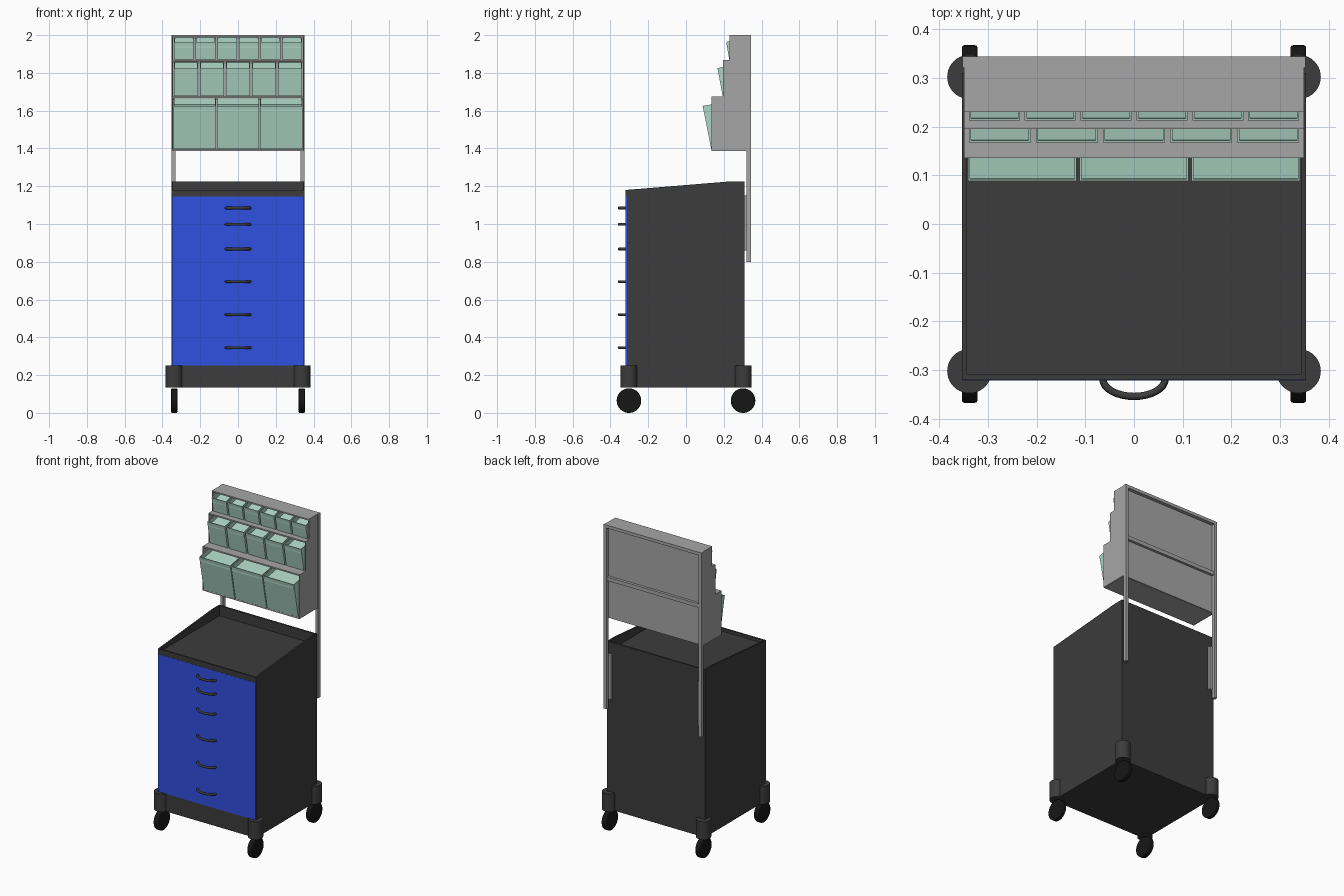
import bpy, bmesh, math
from mathutils import Vector

if "Cube" in bpy.data.objects:
    bpy.data.objects.remove(bpy.data.objects["Cube"])


def material(name, rgb):
    m = bpy.data.materials.new(name)
    m.diffuse_color = (*rgb, 1)
    m.use_nodes = True
    m.node_tree.nodes["Principled BSDF"].inputs["Base Color"].default_value = m.diffuse_color
    return m


DARK = material("charcoal", (0.045, 0.045, 0.045))
BLACK = material("rubber_black", (0.008, 0.008, 0.008))
BLUE = material("drawer_blue", (0.03, 0.08, 0.75))
GREEN = material("bin_green", (0.43, 0.67, 0.57))
GREY = material("frame_grey", (0.38, 0.38, 0.38))


def finish(name, bm, mat):
    bmesh.ops.recalc_face_normals(bm, faces=bm.faces)
    me = bpy.data.meshes.new(name)
    bm.to_mesh(me)
    bm.free()
    ob = bpy.data.objects.new(name, me)
    bpy.context.collection.objects.link(ob)
    me.materials.append(mat)
    return ob


def extrude_x(name, profile, x0, x1, mat, recess=None):
    """Extrude a (y, z) profile along x; optionally sink one side edge's face."""
    bm = bmesh.new()
    a = [bm.verts.new((x0, y, z)) for y, z in profile]
    b = [bm.verts.new((x1, y, z)) for y, z in profile]
    bm.faces.new(a)
    bm.faces.new(b[::-1])
    n = len(profile)
    sides = [bm.faces.new((a[i], b[i], b[(i + 1) % n], a[(i + 1) % n])) for i in range(n)]
    bmesh.ops.recalc_face_normals(bm, faces=bm.faces)
    if recess:
        edge, inset, depth = recess
        top = sides[edge]
        bmesh.ops.inset_region(bm, faces=[top], thickness=inset)
        low = bmesh.ops.extrude_face_region(bm, geom=[top])
        verts = [g for g in low["geom"] if isinstance(g, bmesh.types.BMVert)]
        bmesh.ops.translate(bm, verts=verts, vec=(0, 0, -depth))
        if top.is_valid:
            bmesh.ops.delete(bm, geom=[top], context='FACES_ONLY')
    return finish(name, bm, mat)


def box(name, x0, x1, y0, y1, z0, z1, mat):
    return extrude_x(name, [(y0, z0), (y1, z0), (y1, z1), (y0, z1)], x0, x1, mat)


def cylinder(name, loc, r, depth, mat, rot=(0, 0, 0), bevel=0):
    bpy.ops.mesh.primitive_cylinder_add(vertices=40, radius=r, depth=depth, location=loc, rotation=rot)
    ob = bpy.context.object
    ob.name = name
    ob.data.materials.append(mat)
    if bevel:
        mod = ob.modifiers.new("round", 'BEVEL')
        mod.width, mod.segments, mod.limit_method = bevel, 3, 'ANGLE'
    bpy.ops.object.shade_smooth_by_angle(angle=math.radians(35))
    return ob


# Cabinet body, base and blue drawer front
box("cabinet_body", -0.353, 0.353, -0.313, 0.31, 0.25, 1.145, DARK)
box("drawer_front", -0.35, 0.35, -0.321, -0.313, 0.25, 1.145, BLUE)
box("base", -0.353, 0.353, -0.32, 0.31, 0.135, 0.25, DARK)

# Sunken work top with sloping side rims
box("worktop_floor", -0.343, 0.343, -0.309, 0.299, 1.145, 1.16, DARK)
box("worktop_front_rim", -0.343, 0.343, -0.32, -0.309, 1.145, 1.18, DARK)
box("worktop_back_rim", -0.343, 0.343, 0.299, 0.31, 1.145, 1.226, DARK)
rim = [(-0.32, 1.145), (0.31, 1.145), (0.31, 1.226), (0.24, 1.226), (-0.32, 1.18)]
for side, x0 in (("left", -0.353), ("right", 0.343)):
    extrude_x(f"worktop_{side}_rim", rim, x0, x0 + 0.01, DARK)

# Bowed drawer handles
for i, z in enumerate((1.085, 0.998, 0.868, 0.695, 0.52, 0.345)):
    cu = bpy.data.curves.new(f"handle_{i + 1}", 'CURVE')
    cu.dimensions = '3D'
    cu.bevel_depth, cu.bevel_resolution, cu.use_fill_caps = 0.0075, 3, True
    sp = cu.splines.new('POLY')
    sp.points.add(16)
    for k, p in enumerate(sp.points):
        t = math.pi * k / 16
        p.co = (0.064 * math.cos(t), -0.318 - 0.036 * math.sin(t), z, 1)
    sp.use_smooth = True
    cu.materials.append(DARK)
    bpy.context.collection.objects.link(bpy.data.objects.new(cu.name, cu))

# Corner bumpers and wheels
for sx in (-1, 1):
    for sy in (-1, 1):
        cylinder("corner_bumper", (sx * 0.338, sy * 0.302, 0.1925), 0.0455, 0.117, DARK)
        cylinder("wheel", (sx * 0.3375, sy * 0.302, 0.065), 0.065, 0.032, BLACK,
                 (0, math.pi / 2, 0), 0.005)

# Rear posts with mounting brackets, stepped side panels
steps = [(0.321, 1.387), (0.135, 1.387), (0.135, 1.675), (0.195, 1.675), (0.195, 1.868),
         (0.23, 1.868), (0.23, 2.0), (0.321, 2.0)]
for sx, side in ((-1, "left"), (1, "right")):
    def span(a, b):
        return sorted((sx * a, sx * b))
    box(f"{side}_post", *span(0.332, 0.352), 0.321, 0.344, 0.8, 2.0, GREY)
    box(f"{side}_bracket", *span(0.312, 0.338), 0.309, 0.326, 0.86, 1.15, GREY)
    extrude_x(f"{side}_side_panel", steps, *span(0.345, 0.349), GREY)

# Rack back, shelves and rear crossbars
box("rack_back", -0.345, 0.345, 0.315, 0.321, 1.387, 2.0, GREY)
for name, y, z in (("rack_bottom", 0.135, 1.395), ("lower_shelf", 0.135, 1.675),
                   ("upper_shelf", 0.195, 1.868), ("rack_top", 0.23, 2.0)):
    box(name, -0.345, 0.345, y, 0.315, z - 0.009, z, GREY)
box("top_crossbar", -0.332, 0.332, 0.321, 0.344, 1.98, 2.0, GREY)
box("middle_crossbar", -0.332, 0.332, 0.321, 0.338, 1.635, 1.66, GREY)

# Three rows of tilted bins: count, bottom front, top front, back top height, gap
rows = [("large", 3, (0.134, 1.396), (0.088, 1.625), 1.664, 0.006),
        ("medium", 5, (0.194, 1.677), (0.167, 1.825), 1.857, 0.011),
        ("small", 6, (0.229, 1.870), (0.213, 1.963), 1.989, 0.010)]
for name, n, low, top, back_z, gap in rows:
    pitch = 0.688 / n
    for i in range(n):
        x = -0.344 + i * pitch
        prof = [low, top, (0.312, back_z), (0.312, low[1])]
        extrude_x(f"{name}_bin_{i + 1}", prof, x + gap / 2, x + pitch - gap / 2, GREEN,
                  recess=(1, 0.006, 0.03))
